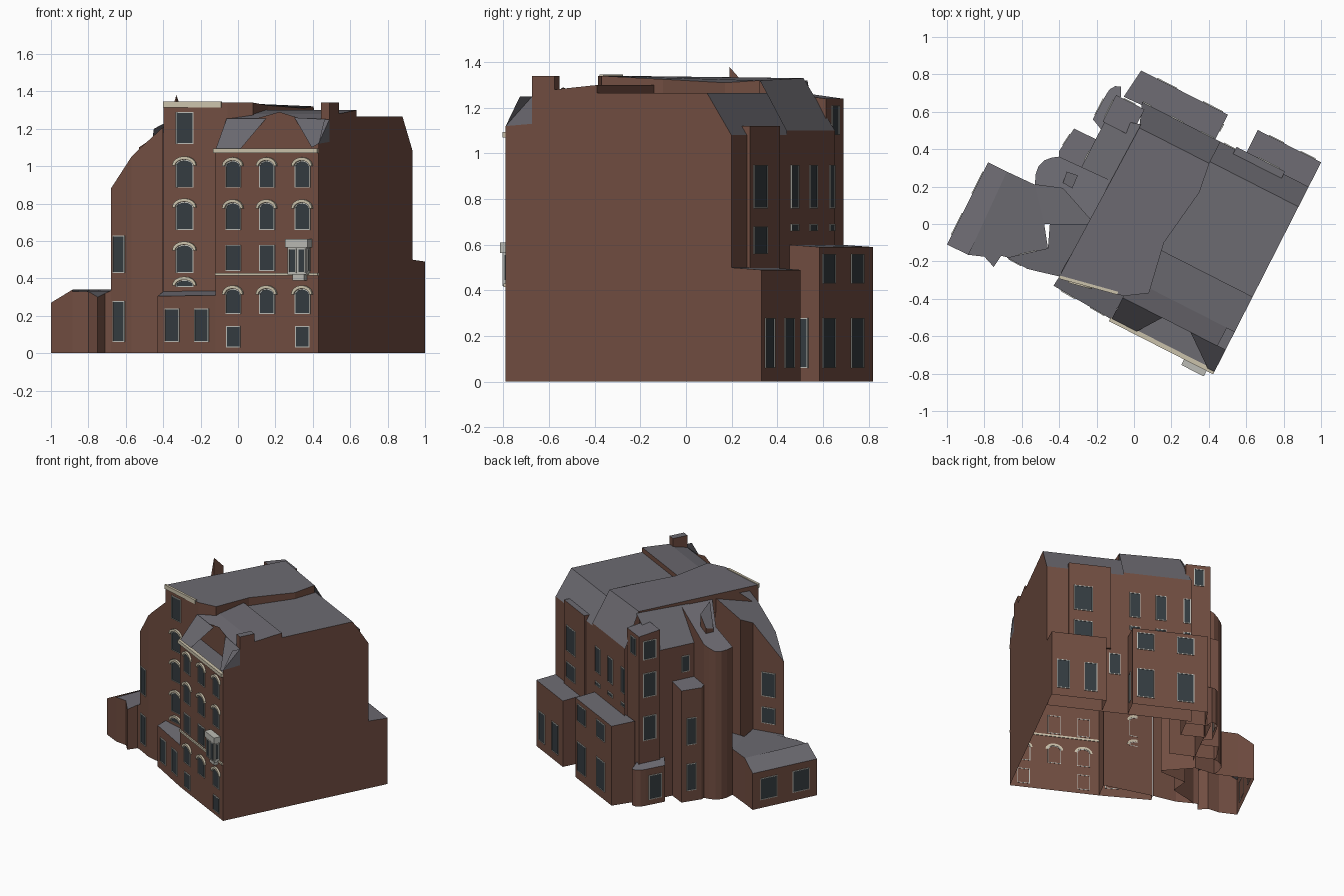
import bpy, bmesh, math
from mathutils import Vector

if "Cube" in bpy.data.objects:
    bpy.data.objects.remove(bpy.data.objects["Cube"])

U, V = Vector((0.891, -0.454)), Vector((0.454, 0.891))   # along facade, towards the back
CORNER = Vector((0.43, -0.79))


def L(a, b):
    """House coordinates: a along the facade (0 = right wall), b depth."""
    return CORNER + U * a + V * b


def material(name, rgb):
    m = bpy.data.materials.new(name)
    m.diffuse_color = (*rgb, 1)
    m.use_nodes = True
    m.node_tree.nodes["Principled BSDF"].inputs["Base Color"].default_value = m.diffuse_color
    return m


BRICK = material("brick", (0.165, 0.075, 0.053))
SLATE = material("slate", (0.15, 0.145, 0.165))
STONE = material("stone", (0.60, 0.54, 0.41))
TRIM = material("trim", (0.50, 0.50, 0.46))
GLASS = material("glass", (0.035, 0.045, 0.052))


def finish(name, verts, faces, mats, idx, fix=False):
    me = bpy.data.meshes.new(name)
    me.from_pydata([tuple(v) for v in verts], [], faces)
    for m in mats:
        me.materials.append(m)
    for p, i in zip(me.polygons, idx):
        p.material_index = i
    if fix:
        bm = bmesh.new()
        bm.from_mesh(me)
        bmesh.ops.recalc_face_normals(bm, faces=bm.faces[:])
        bm.to_mesh(me)
        bm.free()
    ob = bpy.data.objects.new(name, me)
    bpy.context.collection.objects.link(ob)
    return ob


def prism(name, pts, tops, base=0, wall=BRICK, roof=SLATE, skip=()):
    """Walls on a footprint with a height per corner; open below."""
    pts = [Vector(p) for p in pts]
    n = len(pts)
    tops = [tops] * n if isinstance(tops, (int, float)) else tops
    verts = [(p.x, p.y, base) for p in pts] + [(p.x, p.y, t) for p, t in zip(pts, tops)]
    area = sum(pts[i].x * pts[(i + 1) % n].y - pts[(i + 1) % n].x * pts[i].y for i in range(n))
    faces = [(i, (i + 1) % n, (i + 1) % n + n, i + n) for i in range(n) if i not in skip]
    faces.append(tuple(range(n, 2 * n)))
    if area < 0:
        faces = [f[::-1] for f in faces]
    return finish(name, verts, faces, [wall, roof], [0] * (len(faces) - 1) + [1])


def box(name, a0, a1, b0, b1, z0, z1, mat, roof=None):
    ob = prism(name, [L(a0, b0), L(a1, b0), L(a1, b1), L(a0, b1)], z1, z0, mat, roof or mat)
    bm = bmesh.new()
    bm.from_mesh(ob.data)
    bmesh.ops.holes_fill(bm, edges=bm.edges[:])
    bmesh.ops.recalc_face_normals(bm, faces=bm.faces[:])
    bm.to_mesh(ob.data)
    bm.free()


def outline(w, z0, z1, arch):
    h = w / 2
    if not arch:
        return [(-h, z0), (h, z0), (h, z1), (-h, z1)]
    rise = 0.03
    arc = [(h * math.cos(math.pi * k / 8), z1 - rise + rise * math.sin(math.pi * k / 8)) for k in range(9)]
    return [(-h, z0), (h, z0)] + arc


def window(c, n, z0, z1, w=0.09, arch=False, hood=False):
    """Glass plate with a thin raised frame and an optional arched hood."""
    n = Vector(n).normalized()
    t = Vector((-n.y, n.x))
    verts, faces, idx = [], [], []

    def put(s, z, d):
        p = Vector(c) + t * s + n * d
        verts.append((p.x, p.y, z))

    def ring(outer, inner, d0, d1, closed, m):
        o, k = len(verts), len(outer)
        for (a, b) in zip(outer, inner):
            put(*a, d0), put(*a, d1), put(*b, d1), put(*b, d0)
        for i in range(k if closed else k - 1):
            p, q = o + 4 * i, o + 4 * ((i + 1) % k)
            for j in range(4):
                faces.append((p + j, q + j, q + (j + 1) % 4, p + (j + 1) % 4))
                idx.append(m)

    out = outline(w, z0, z1, arch)
    mid = (z0 + z1) / 2
    kx, kz = 1 - 0.010 / w, 1 - 0.010 / (z1 - z0)
    inner = [(s * kx, mid + (z - mid) * kz) for s, z in out]
    for s, z in inner:
        put(s, z, 0.002)
    faces.append(tuple(range(len(inner))))
    idx.append(0)
    ring(out, inner, -0.002, 0.005, True, 1)
    if hood:
        h = w / 2
        arcs = [[(r * math.cos(math.pi * k / 8), z1 - 0.03 + q * math.sin(math.pi * k / 8)) for k in range(9)]
                for r, q in ((h + 0.016, 0.048), (h + 0.001, 0.031))]
        ring(arcs[0], arcs[1], -0.002, 0.014, False, 2)
    finish("window", verts, faces, [GLASS, TRIM, STONE], idx, fix=True)


def sweep(name, prof, a0, a1):
    """Depth/height profile swept along the facade, closed at the right end."""
    k = len(prof)
    verts = [(*L(a, b), z) for a in (a0, a1) for b, z in prof]
    faces = [(i, i + k, i + 1 + k, i + 1) for i in range(k - 1)] + [tuple(range(k))[::-1]]
    idx = [0 if abs(prof[i][0] - prof[i + 1][0]) < 1e-4 else 1 for i in range(k - 1)] + [0]
    finish(name, verts, faces, [BRICK, SLATE], idx, fix=True)


def panel(name, pts, mat):
    """Single flat face from (a, b, z) points."""
    finish(name, [(*L(a, b), z) for a, b, z in pts], [tuple(range(len(pts)))], [mat], [0])


# Main house: right half with stepped roof, higher left half, rear mansard
sweep("right_house", [(0, 0), (0, 1.09), (.13, 1.09), (.13, 1.25), (.24, 1.28), (.45, 1.30), (.45, 1.265),
                      (.99, 1.265), (1.11, 1.08), (1.11, 0)], 0, -.617)
panel("bay_return_wall", [(-.617, .14, 0), (-.617, 0, 0), (-.617, 0, 1.09), (-.617, .14, 1.25)], BRICK)
panel("stair_wall", [(-.97, .077, 0), (-.617, .14, 0), (-.617, .14, 1.25), (-.97, .077, 1.25)], BRICK)
prism("left_house", [L(-.97, .077), L(-.617, .14), (.08, -.37), (.16, -.1), (.35, .17), L(-.53, .98), L(-.95, .98)],
      [1.34, 1.34, 1.34, 1.325, 1.31, 1.32, 1.33], base=1.2, skip=(5,))
prism("rear_mansard", [L(-.53, .98), L(-.53, 1.11), L(-1.0, 1.11), L(-.95, .98)], [1.32, 1.1, 1.1, 1.33],
      skip=(0, 2, 3))
box("party_wall_chimney", -.05, 0, .13, .24, 1.2, 1.34, BRICK, SLATE)
box("rear_wall_dormer", -.44, -.15, 1.06, 1.125, .49, 1.12, BRICK, SLATE)

# Front mansard slopes either side of the recessed parapet
panel("mansard_left", [(-.617, 0, 1.09), (-.47, 0, 1.09), (-.38, .13, 1.255), (-.617, .13, 1.255)], SLATE)
panel("mansard_right", [(-.04, 0, 1.10), (0, 0, 1.12), (0, .07, 1.25), (0, .13, 1.25), (-.21, .13, 1.26)], SLATE)
panel("mansard_side", [(0, 0, 1.12), (0, .13, 1.13), (0, .13, 1.25), (0, .07, 1.25)], SLATE)
panel("side_wall_top", [(0, 0, 1.09), (0, .13, 1.09), (0, .13, 1.13), (0, 0, 1.12)], BRICK)
panel("parapet_peak", [(-.5, .13, 1.24), (-.12, .13, 1.24), (-.3, .13, 1.29)], BRICK)

# Rear annexes
prism("rear_annex_right", [L(0, 1.11), L(0, 1.257), L(-.38, 1.257), L(-.38, 1.11)], [.5, .49, .49, .5], skip=(3,))
prism("rear_annex_left", [L(-.56, 1.11), L(-.56, 1.257), L(-1.08, 1.257), L(-1.1, 1.09)], [.6, .59, .59, .6], skip=(3,))

# Left-hand towers, turret and bays
prism("stair_tower", [L(-.97, .92), L(-.97, 1.08), L(-1.14, 1.08), L(-1.14, .92)], [1.26, 1.24, 1.24, 1.26])
prism("side_strip", [L(-.95, .6), L(-.95, 1.0), L(-1.13, .95), L(-1.13, .6)], [1.32, 1.32, 1.1, 1.1], skip=(0, 1, 3))
prism("round_turret", [L(-.95, .42), L(-.95, .66), (-.40, .36), (-.44, .355), (-.48, .34), (-.51, .31),
                       (-.525, .27), (-.53, .21), (-.38, .19)],
      [1.31, 1.31, 1.14, 1.12, 1.1, 1.1, 1.1, 1.1, 1.2], skip=(0,))
prism("turret_peak", [(-.38, .22), (-.33, .19), (-.30, .26), (-.36, .28)], [1.2, 1.38, 1.3, 1.22], base=1.15)
prism("middle_bay", [L(-1.13, .82), (-.32, .51), (-.40, .39), (-.40, .36), L(-1.13, .62)],
      [.85, .83, .83, .84, .85], skip=(3, 4))
prism("low_bay", [(-.07, .68), (-.07, .735), (-.10, .737), (-.13, .72), (-.15, .69), (-.22, .56), L(-1.13, .88),
                  L(-1.13, 1.07)],
      [.3, .27, .27, .27, .27, .27, .3, .3], skip=(6, 7))
prism("left_wing", [(-.40, -.28), (-.53, -.25), (-.57, -.24), (-.68, -.18), (-.46, -.13), (-.45, 0), (-.24, 0),
                    (-.37, -.22)],
      [1.21, 1.09, 1.05, .88, 1.13, 1.20, 1.31, 1.31], skip=(6, 7))
# Floor of the light court behind the wing
prism("court_roof", [(-.46, 0), (-.24, 0), (-.225, .015), (-.38, .19), (-.53, .21), (-.48, 0)], .34, skip=range(6))

# Low annex at far left: lean-to edge plus flat roof
prism("side_annex_lean", [(-1, -.11), (-.885, -.165), (-.68, .28), (-.78, .33)], [.27, .34, .34, .27], skip=(1,))
prism("side_annex", [(-.885, -.165), (-.80, -.175), (-.75, -.23), (-.71, -.17), (-.67, -.18), (-.46, -.13),
                     (-.48, 0), (-.53, .21), (-.68, .28)],
      [.33, .33, .30, .32, .34, .34, .34, .34, .34], skip=(4, 5, 6, 8))
# Front annex under the stair wall
prism("front_annex", [(-.43, -.33), (-.12, -.51), L(-.617, .14), L(-.97, .077)], [.305, .31, .335, .33], skip=(1, 2))

# Stone bands and stair-wall cornice
box("facade_cornice", -.625, .0, -.015, .01, 1.07, 1.095, STONE)
box("string_course", -.617, .0, -.010, .004, .416, .43, STONE)
prism("stair_cornice", [(-.402, -.292), (-.09, -.378), (-.085, -.362), (-.398, -.275)], 1.346, 1.315, STONE, STONE)

# Oriel box on the facade
box("oriel_body", -.165, -.05, -.04, 0, .42, .585, TRIM)
box("oriel_cap", -.175, -.04, -.048, 0, .565, .61, TRIM)
box("oriel_foot", -.14, -.07, -.03, 0, .39, .42, TRIM)
for a in (-.135, -.08):
    window(L(a, -.04), -V, .43, .56, .045)
window(L(-.05, -.02), U, .44, .56, .03)

# Facade windows
for a in (-.51, -.308, -.095):
    for z0, z1, arch in ((.21, .345, True), (.44, .58, False), (.66, .805, True), (.885, 1.03, True)):
        if not (a == -.095 and not arch):
            window(L(a, 0), -V, z0, z1, .092, arch, arch)
    if a != -.308:
        window(L(a, 0), -V, .03, .145, .085)
# Stair-wall windows
for z0, z1, arch in ((.355, .392, True), (.43, .58, True), (.66, .81, True), (.885, 1.035, True), (1.12, 1.29, False)):
    window((-.285, -.3175), (-.264, -.964), z0, z1, .1, arch, arch)
# Front annex and wing windows
for c in ((-.352, -.376), (-.195, -.466)):
    window(c, (-.5, -.86), .06, .24)
for z0, z1 in ((.06, .28), (.43, .63)):
    window((-.637, -.203), (-.06, -.11), z0, z1, .075)
for z0, z1 in ((.40, .52), (.60, .78)):
    window((-.57, -.155), (-.22, .97), z0, z1, .1)
# Rear windows
for a, b, w, rows in ((-.25, 1.125, .13, ((.76, .95), (.56, .68))),
                      (-.61, 1.11, .075, ((.76, .95), (.66, .69))), (-.79, 1.11, .075, ((.76, .95), (.66, .69))),
                      (-1.06, 1.08, .07, ((1.08, 1.21),)), (-.97, 1.11, .05, ((.76, .95), (.66, .69))),
                      (-.08, 1.257, .09, ((.06, .28),)), (-.27, 1.257, .09, ((.06, .28),)),
                      (-.47, 1.11, .08, ((.3, .46),)),
                      (-.65, 1.257, .12, ((.06, .28), (.43, .56))), (-.925, 1.257, .12, ((.06, .28), (.43, .56)))):
    for z0, z1 in rows:
        window(L(a, b), V, z0, z1, w)
window(L(-.56, 1.18), U, .06, .28, .045)
# Left-side windows
for z0, z1 in ((1.06, 1.2), (.78, .96), (.46, .64)):
    window(L(-1.14, 1.0), -U, z0, z1, .1)
window((-.185, .625), -U, .04, .22, .1)
for z0, z1 in ((.08, .28), (.42, .62)):
    window((-.36, .45), (-.83, .55), z0, z1, .07)
window(L(-1.13, .72), -U, .9, 1.02, .06)
for c in ((-.945, 0), (-.835, .22)):
    window(c, -U, .06, .22, .13)
